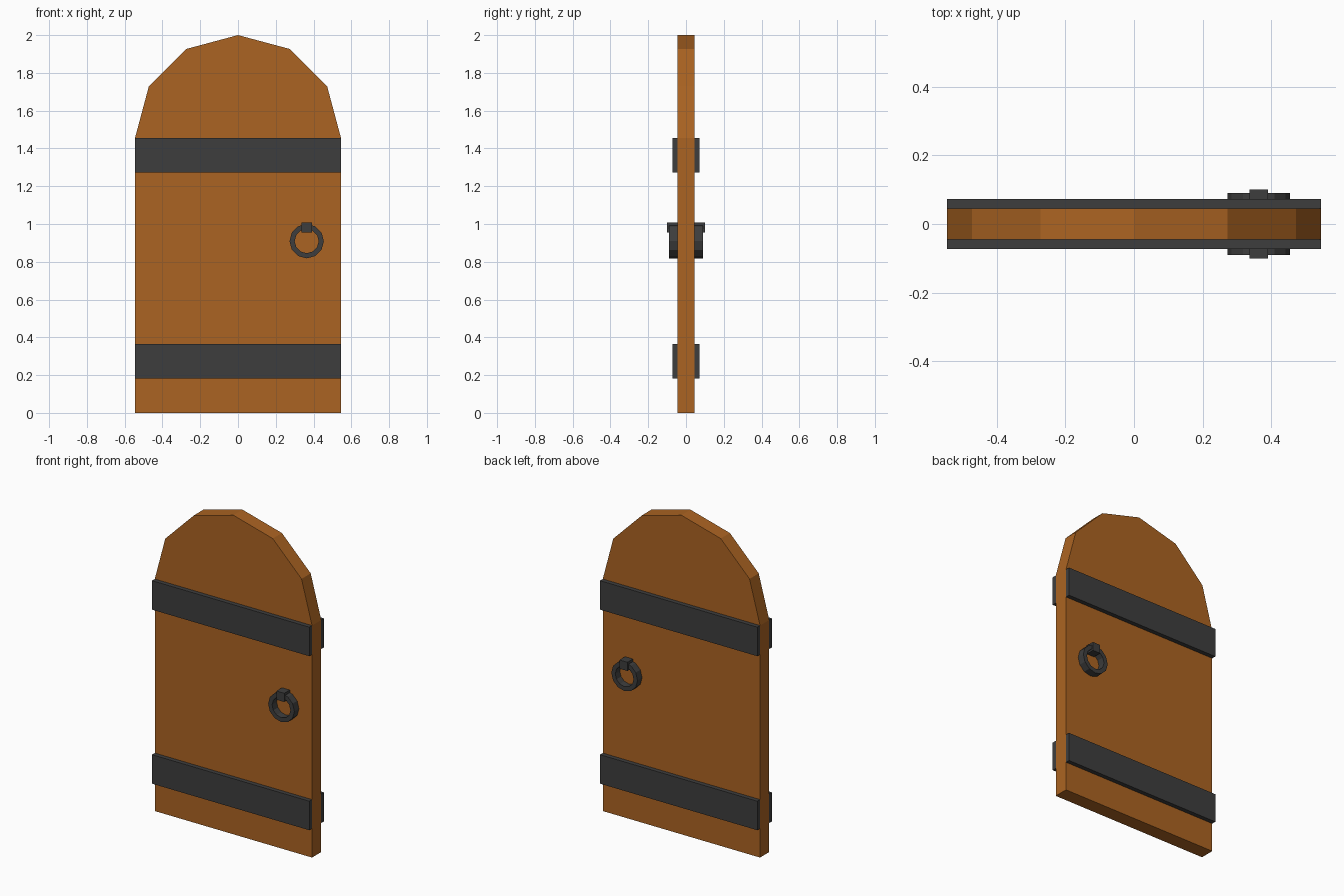
import bpy, bmesh, math
from mathutils import Vector

if "Cube" in bpy.data.objects:
    bpy.data.objects.remove(bpy.data.objects["Cube"])


def material(name, rgb):
    m = bpy.data.materials.new(name)
    m.diffuse_color = (*rgb, 1)
    m.use_nodes = True
    m.node_tree.nodes["Principled BSDF"].inputs["Base Color"].default_value = m.diffuse_color
    return m


wood = material("warm wood", (0.41, 0.127, 0.016))
iron = material("dark iron", (0.048, 0.048, 0.048))


def finish(name, bm, mat):
    bmesh.ops.recalc_face_normals(bm, faces=bm.faces)
    mesh = bpy.data.meshes.new(name)
    bm.to_mesh(mesh)
    bm.free()
    mesh.materials.append(mat)
    obj = bpy.data.objects.new(name, mesh)
    bpy.context.collection.objects.link(obj)
    return obj


def slab(name, profile, y0, y1, mat):
    """Extrude an (x, z) outline from y0 to y1."""
    bm = bmesh.new()
    face = bm.faces.new([bm.verts.new((x, y0, z)) for x, z in profile])
    ext = bmesh.ops.extrude_face_region(bm, geom=[face])
    verts = [v for v in ext["geom"] if isinstance(v, bmesh.types.BMVert)]
    bmesh.ops.translate(bm, verts=verts, vec=(0, y1 - y0, 0))
    return finish(name, bm, mat)


def box(name, x0, x1, y0, y1, z0, z1, mat):
    return slab(name, [(x0, z0), (x1, z0), (x1, z1), (x0, z1)], y0, y1, mat)


def flat_ring(name, cx, cz, r_in, r_out, y0, y1, sides, mat):
    """Spin a rectangular section around the y axis."""
    bm = bmesh.new()
    section = [(r_in, y0), (r_out, y0), (r_out, y1), (r_in, y1)]
    verts = [bm.verts.new((cx + r, y, cz)) for r, y in section]
    edges = [bm.edges.new((verts[i], verts[(i + 1) % 4])) for i in range(4)]
    bmesh.ops.spin(bm, geom=verts + edges, cent=Vector((cx, 0, cz)),
                   axis=(0, 1, 0), angle=math.tau, steps=sides)
    bmesh.ops.remove_doubles(bm, verts=bm.verts, dist=1e-4)
    return finish(name, bm, mat)


U = 1 / 1.1           # design unit: door is 1.2 x 0.1 x 2.2
W, T, SPRING = 0.6 * U, 0.05 * U, 1.6 * U

# Door leaf with a six-segment round top
arch = [(W * math.cos(math.pi * i / 6), SPRING + W * math.sin(math.pi * i / 6))
        for i in range(7)]
slab("door_leaf", [(-W, 0), (W, 0)] + arch, -T, T, wood)

# Ironwork on both faces
for side, s in (("front", -1), ("back", 1)):
    for level, z in (("lower", 0.2), ("upper", 1.4)):
        box(f"{side}_{level}_band", -W, W, s * T, s * 0.08 * U,
            z * U, (z + 0.2) * U, iron)
    flat_ring(f"{side}_ring_handle", 0.4 * U, 1.0 * U, 0.07 * U, 0.1 * U,
              s * 0.045 * U, s * 0.1 * U, 12, iron)
    box(f"{side}_handle_mount", 0.37 * U, 0.43 * U, s * 0.045 * U, s * 0.11 * U,
        1.05 * U, 1.11 * U, iron)
